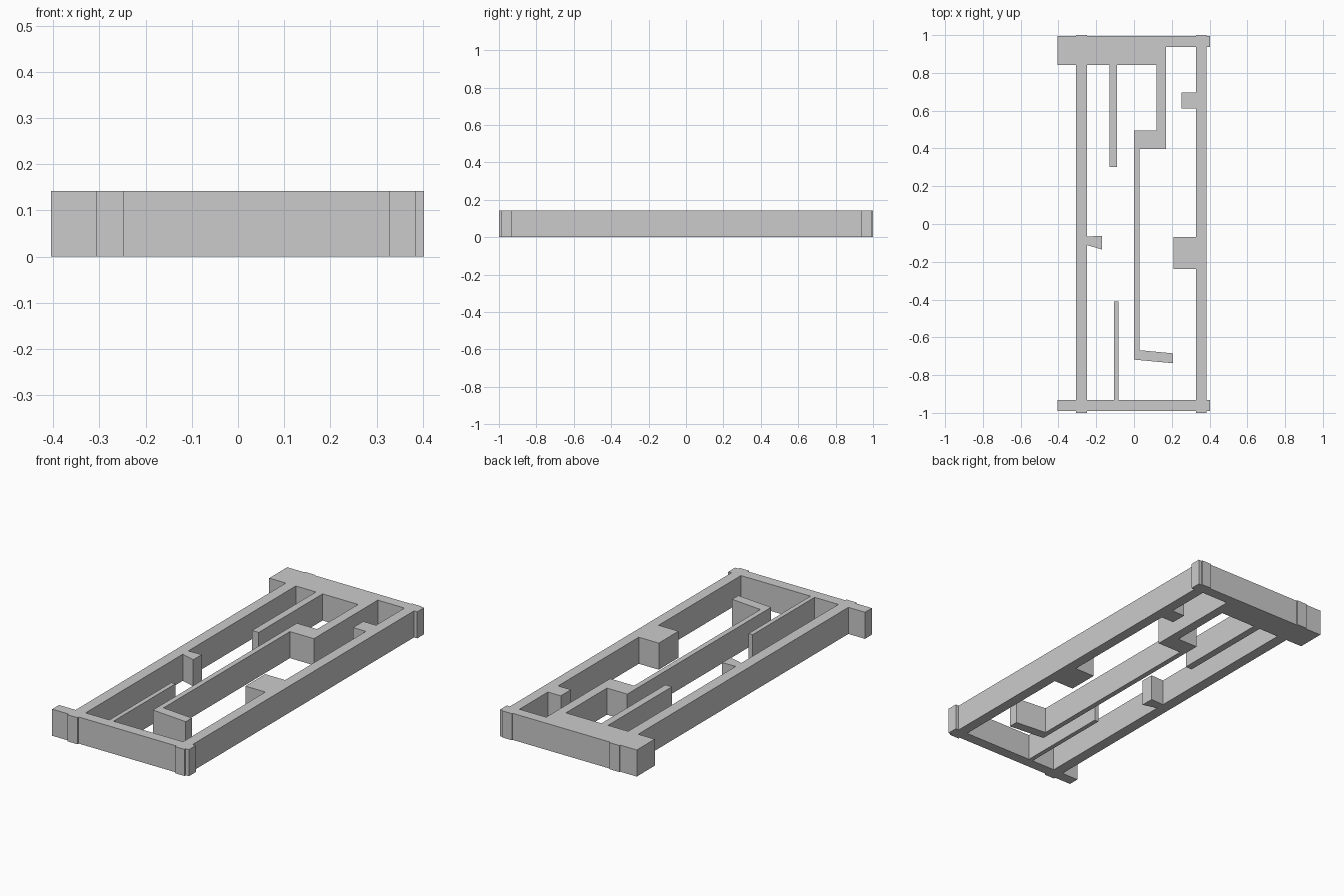
import bpy, bmesh

if "Cube" in bpy.data.objects:
    bpy.data.objects.remove(bpy.data.objects["Cube"])

HEIGHT = 0.142


def prism(name, pts):
    """Extrude a floor-plan outline (counter-clockwise) up to wall height."""
    bm = bmesh.new()
    face = bm.faces.new([bm.verts.new((x, y, 0)) for x, y in pts])
    top = bmesh.ops.extrude_face_region(bm, geom=[face])["geom"]
    bmesh.ops.translate(bm, vec=(0, 0, HEIGHT),
                        verts=[v for v in top if isinstance(v, bmesh.types.BMVert)])
    bmesh.ops.recalc_face_normals(bm, faces=bm.faces)
    mesh = bpy.data.meshes.new(name)
    bm.to_mesh(mesh)
    bm.free()
    obj = bpy.data.objects.new(name, mesh)
    bpy.context.collection.objects.link(obj)
    return obj


def wall(name, x0, x1, y0, y1):
    return prism(name, [(x0, y0), (x1, y0), (x1, y1), (x0, y1)])


# Outer frame, grown into a single wall plan below
frame = wall("wall_frame", -0.307, -0.248, -1.0, 1.0)

parts = [
    # Remaining outer walls
    wall("front_wall", -0.405, 0.403, -0.99, -0.932),
    prism("back_wall", [(-0.405, 0.842), (0.17, 0.842), (0.17, 0.937),
                        (0.403, 0.937), (0.403, 0.994), (-0.405, 0.994)]),
    wall("right_wall", 0.328, 0.384, -1.0, 1.0),
    # Stepped dividing wall with its slanted foot
    prism("divider", [(0.0, -0.718), (0.207, -0.737), (0.207, -0.685),
                      (0.028, -0.668), (0.028, 0.398), (0.17, 0.398),
                      (0.17, 0.9), (0.12, 0.9), (0.12, 0.496), (0.0, 0.496)]),
    # Free-ended partitions
    wall("back_partition", -0.129, -0.09, 0.303, 0.9),
    wall("front_partition", -0.107, -0.083, -0.96, -0.41),
    # Piers against the long walls
    prism("left_pier", [(-0.28, -0.066), (-0.28, -0.1), (-0.248, -0.112),
                        (-0.17, -0.135), (-0.17, -0.063), (-0.248, -0.066)]),
    wall("right_back_pier", 0.252, 0.35, 0.611, 0.697),
    wall("right_front_pier", 0.21, 0.35, -0.237, -0.07),
]

# Union all parts so no inner faces remain
bpy.context.view_layer.objects.active = frame
for part in parts:
    mod = frame.modifiers.new(part.name, "BOOLEAN")
    mod.operation, mod.solver, mod.object = "UNION", "EXACT", part
    bpy.ops.object.modifier_apply(modifier=mod.name)
    bpy.data.objects.remove(part)
